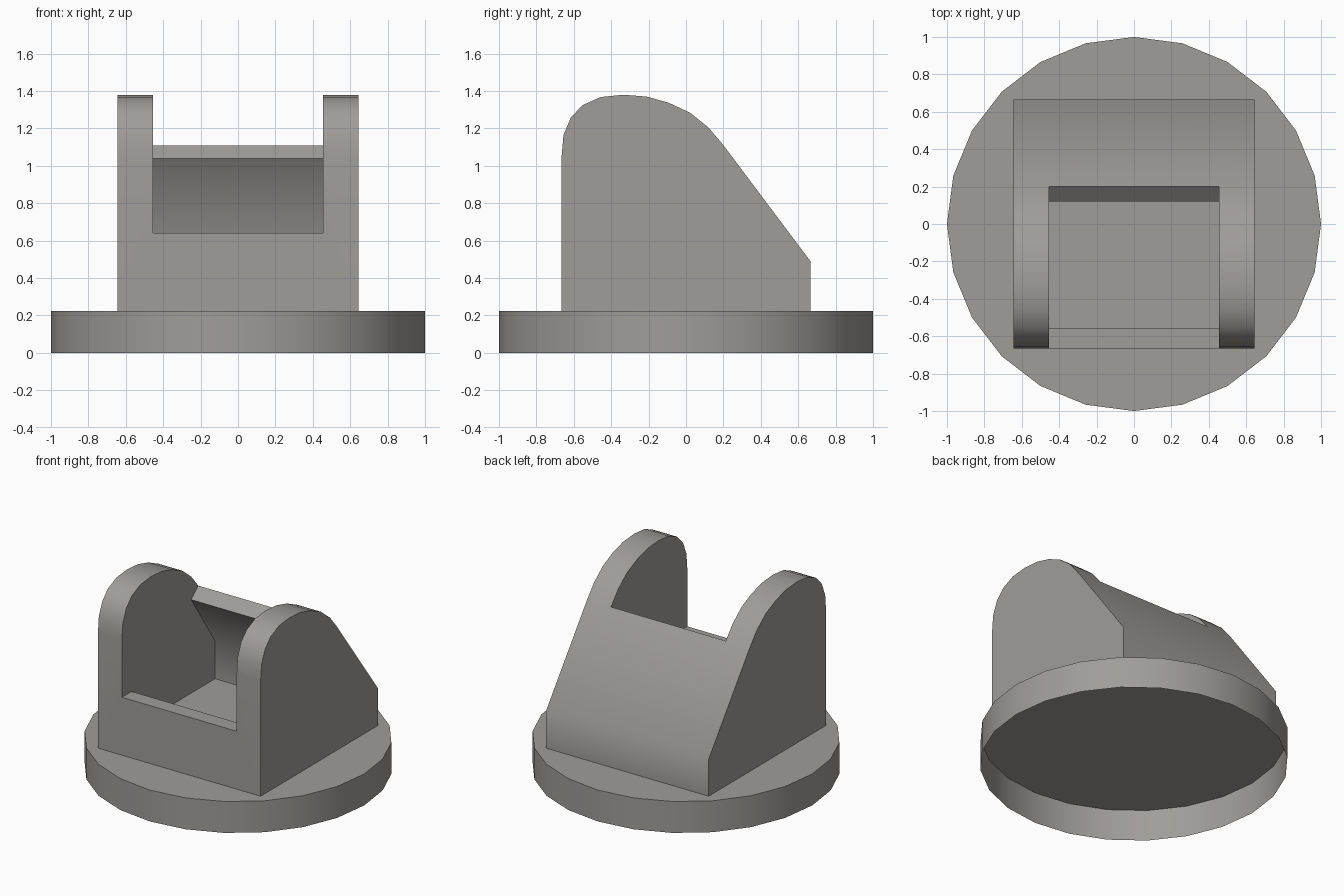
import bpy, bmesh, math

if "Cube" in bpy.data.objects:
    bpy.data.objects.remove(bpy.data.objects["Cube"])

grey = bpy.data.materials.new("warm_grey")
grey.diffuse_color = (0.35, 0.337, 0.318, 1)
grey.use_nodes = True
grey.node_tree.nodes["Principled BSDF"].inputs["Base Color"].default_value = grey.diffuse_color


def extrude_x(name, profile, half):
    """Solid from a (y, z) profile spanning -half..half in x."""
    bm = bmesh.new()
    face = bm.faces.new([bm.verts.new((-half, y, z)) for y, z in profile])
    ext = bmesh.ops.extrude_face_region(bm, geom=[face])
    verts = [g for g in ext["geom"] if isinstance(g, bmesh.types.BMVert)]
    bmesh.ops.translate(bm, verts=verts, vec=(2 * half, 0, 0))
    bmesh.ops.recalc_face_normals(bm, faces=bm.faces)
    mesh = bpy.data.meshes.new(name)
    bm.to_mesh(mesh)
    bm.free()
    mesh.materials.append(grey)
    obj = bpy.data.objects.new(name, mesh)
    bpy.context.collection.objects.link(obj)
    return obj


def activate(obj):
    bpy.ops.object.select_all(action='DESELECT')
    obj.select_set(True)
    bpy.context.view_layer.objects.active = obj


def open_bottom(obj, level):
    """Remove the downward faces lying at the given world height."""
    bm = bmesh.new()
    bm.from_mesh(obj.data)
    z0 = level - obj.location.z
    low = [f for f in bm.faces if all(abs(v.co.z - z0) < 0.002 for v in f.verts)]
    bmesh.ops.delete(bm, geom=low, context='FACES')
    bm.to_mesh(obj.data)
    bm.free()


def smooth(obj):
    activate(obj)
    bpy.ops.object.shade_smooth_by_angle(angle=math.radians(40))


# Round base: a cap open underneath
bpy.ops.mesh.primitive_cylinder_add(vertices=24, radius=1, depth=0.225,
                                    location=(0, 0, 0.1125))
base = bpy.context.object
base.name = "base_cap"
base.data.materials.append(grey)
open_bottom(base, 0)
smooth(base)

# Bracket body with the rounded, sloping side outline
outline = [(-0.665, 0.225), (0.665, 0.225), (0.665, 0.49), (0.2, 1.11),
           (0.12, 1.205), (0.02, 1.285), (-0.095, 1.338), (-0.21, 1.37),
           (-0.335, 1.38), (-0.455, 1.368), (-0.552, 1.325), (-0.615, 1.26),
           (-0.655, 1.165), (-0.665, 1.05)]
body = extrude_x("bracket_body", outline, 0.645)

# Pocket between the two cheeks, open at the top and front
pocket = [(-0.555, 0.37), (0.39, 0.37), (0.39, 0.64), (0.12, 1.04),
          (0.2, 1.11), (0.36, 1.25), (0.36, 2), (-1, 2), (-1, 0.64),
          (-0.555, 0.64)]
cutter = extrude_x("pocket_cutter", pocket, 0.455)
cutter.hide_render = True
mod = body.modifiers.new("pocket", 'BOOLEAN')
mod.operation = 'DIFFERENCE'
mod.solver = 'EXACT'
mod.object = cutter
activate(body)
bpy.ops.object.modifier_apply(modifier=mod.name)
bpy.data.objects.remove(cutter)
open_bottom(body, 0.225)
smooth(body)
